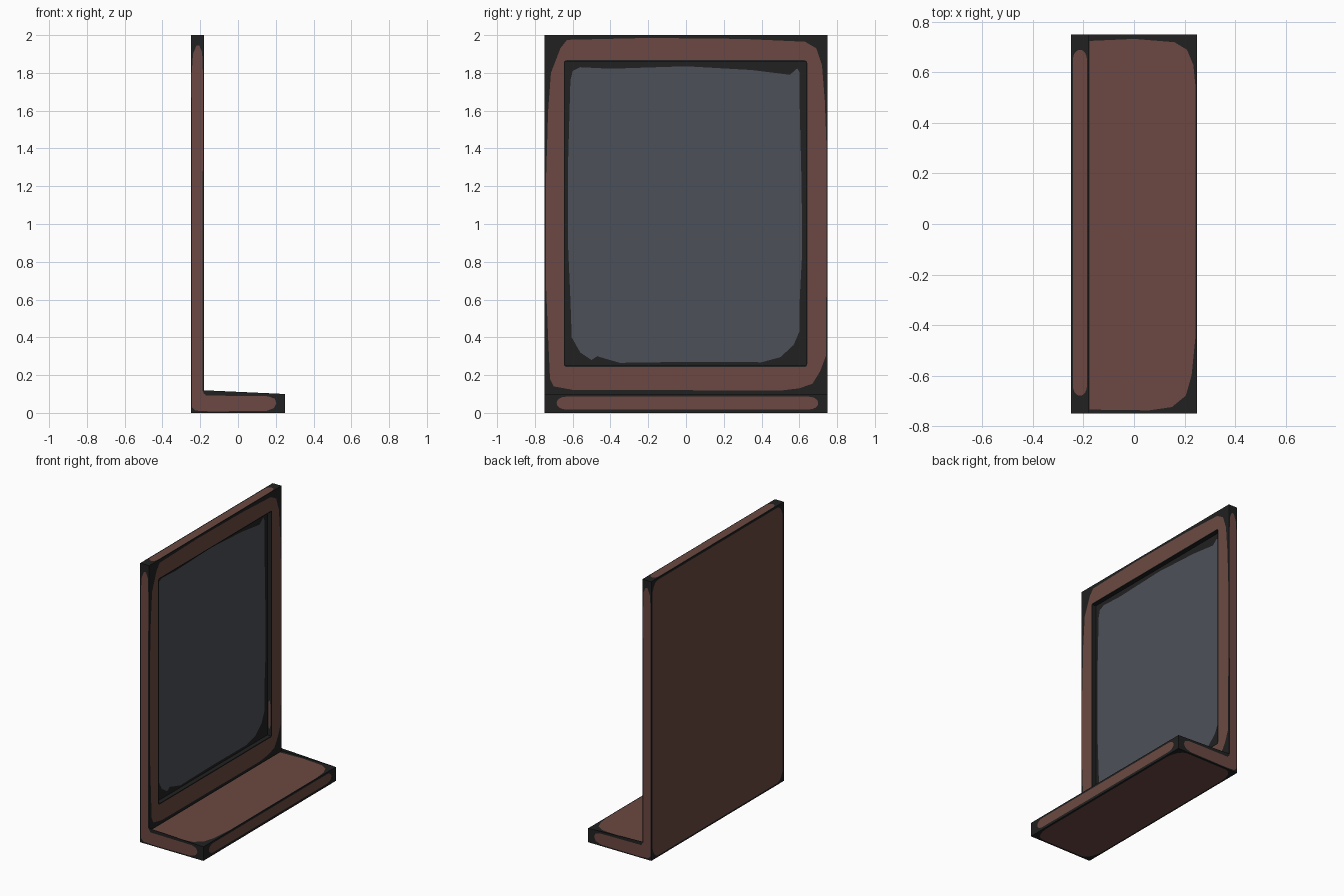
import bpy, bmesh, math
from mathutils import Vector

if "Cube" in bpy.data.objects:
    bpy.data.objects.remove(bpy.data.objects["Cube"])


def material(name, rgb):
    m = bpy.data.materials.new(name)
    m.diffuse_color = (*rgb, 1)
    m.use_nodes = True
    m.node_tree.nodes["Principled BSDF"].inputs["Base Color"].default_value = m.diffuse_color
    return m


mats = [material("worn_black", (0.015, 0.015, 0.015)),
        material("brown_wood", (0.150, 0.066, 0.054)),
        material("slate_grey", (0.073, 0.081, 0.099))]
BLACK, BROWN, SLATE = 0, 1, 2
bm = bmesh.new()


def rect(u0, v0, u1, v1):
    return [(u0, v0), (u1, v0), (u1, v1), (u0, v1)]


def rounded(u0, v0, u1, v1, ru, rv=None, n=4):
    """Rectangle with elliptical corners."""
    rv = rv or ru
    pts = []
    for cu, cv, start in ((u1 - ru, v1 - rv, 0), (u0 + ru, v1 - rv, 90),
                          (u0 + ru, v0 + rv, 180), (u1 - ru, v0 + rv, 270)):
        for i in range(n + 1):
            a = math.radians(start + 90 * i / n)
            pts.append((cu + ru * math.cos(a), cv + rv * math.sin(a)))
    return pts


def painted_face(axis, pos, loops, colours):
    """Flat face cut into nested colour regions; a missing last colour leaves a hole."""
    rings = []
    for loop in loops:
        vs = []
        for u, v in loop:
            co = [u, v]
            co.insert(axis, pos)
            vs.append(bm.verts.new(co))
        rings.append([bm.edges.new((vs[i], vs[i - 1])) for i in range(len(vs))])
    normal = Vector((0, 0, 0))
    normal[axis] = 1
    for i, colour in enumerate(colours):
        edges = rings[i] + (rings[i + 1] if i + 1 < len(rings) else [])
        res = bmesh.ops.triangle_fill(bm, edges=edges, use_beauty=True, normal=normal)
        for f in res["geom"]:
            if isinstance(f, bmesh.types.BMFace):
                f.material_index = colour


XB, XF, XS, XR = -0.25, -0.18, 0.25, -0.212   # back, frame front, shelf tip, recess floor
Y, H, S = 0.75, 2.0, 0.1                      # half width, height, shelf thickness
Y0, Y1, Z0, Z1 = -0.64, 0.635, 0.25, 1.86     # recess opening
two = (BLACK, BROWN)

# L-shaped ends
l_outer = [(XB, 0), (XS, 0), (XS, S), (XF, S), (XF, H), (XB, H)]
l_patch = [(-0.243, 0.03), (-0.225, 0.012), (-0.15, 0.008), (0.15, 0.01), (0.19, 0.025),
           (0.203, 0.05), (0.195, 0.075), (0.16, 0.088), (-0.17, 0.092), (-0.188, 0.12),
           (-0.186, 1.8), (-0.19, 1.91), (-0.205, 1.945), (-0.22, 1.945),
           (-0.238, 1.9), (-0.245, 1.8)]
for y in (-Y, Y):
    painted_face(1, y, [l_outer, l_patch], two)

# Back, top, underside and shelf edge
painted_face(0, XB, [rect(-Y, 0, Y, H), rounded(-0.738, 0.012, 0.738, 1.985, 0.06, 0.1)], two)
painted_face(2, H, [rect(XB, -Y, XF, Y), rounded(-0.242, -0.68, -0.186, 0.69, 0.027, 0.04)], two)
painted_face(2, 0, [rect(XB, -Y, XS, Y), rounded(-0.238, -0.735, 0.235, 0.735, 0.07, 0.13)], two)
painted_face(0, XS, [rect(-Y, 0, Y, S), rounded(-0.685, 0.018, 0.7, 0.086, 0.05, 0.033)], two)

# Shelf top
shelf_patch = [(-0.176, -0.735), (0.06, -0.738), (0.15, -0.725), (0.205, -0.68), (0.228, -0.6),
               (0.243, -0.45), (0.243, 0.55), (0.235, 0.63), (0.21, 0.69), (0.16, 0.72),
               (0, 0.733), (-0.176, 0.725)]
painted_face(2, S, [rect(XF, -Y, XS, Y), shelf_patch], two)

# Frame front around the recess
frame_patch = [(-0.7, 0.14), (-0.6, 0.122), (0, 0.12), (0.5, 0.118), (0.6, 0.13), (0.67, 0.155),
               (0.71, 0.22), (0.74, 0.3), (0.744, 0.8), (0.744, 1.4), (0.735, 1.65), (0.72, 1.84),
               (0.69, 1.93), (0.63, 1.965), (0.3, 1.98), (-0.2, 1.985), (-0.63, 1.975),
               (-0.665, 1.93), (-0.715, 1.8), (-0.73, 1.6), (-0.742, 1.2), (-0.742, 0.7),
               (-0.73, 0.4), (-0.72, 0.18)]
painted_face(0, XF, [rect(-Y, S, Y, H), frame_patch,
                     rounded(Y0 - 0.007, Z0 - 0.007, Y1 + 0.007, Z1 + 0.007, 0.015),
                     rect(Y0, Z0, Y1, Z1)], (BLACK, BROWN, BLACK))

# Recess walls and slate floor
painted_face(1, Y0, [rect(XR, Z0, XF, Z1)], (BLACK,))
painted_face(1, Y1, [rect(XR, Z0, XF, Z1), rounded(-0.204, 0.3, -0.188, 0.5, 0.007, 0.04)], two)
for z in (Z0, Z1):
    painted_face(2, z, [rect(XR, Y0, XF, Y1)], (BLACK,))
slate_patch = [(-0.612, 1.76), (-0.6, 1.81), (-0.56, 1.83), (-0.4, 1.822), (0, 1.835),
               (0.35, 1.815), (0.55, 1.79), (0.59, 1.825), (0.602, 1.8), (0.6, 1.7),
               (0.612, 1.2), (0.615, 0.85), (0.602, 0.6), (0.6, 0.43), (0.57, 0.36),
               (0.5, 0.295), (0.4, 0.268), (0, 0.27), (-0.35, 0.265), (-0.42, 0.285),
               (-0.47, 0.3), (-0.5, 0.28), (-0.56, 0.32), (-0.605, 0.4), (-0.612, 0.6),
               (-0.625, 0.9), (-0.625, 1.3)]
painted_face(0, XR, [rect(Y0, Z0, Y1, Z1), slate_patch], (BLACK, SLATE))

# Weld into one closed body
bmesh.ops.remove_doubles(bm, verts=bm.verts, dist=0.0005)
bmesh.ops.recalc_face_normals(bm, faces=bm.faces)
mesh = bpy.data.meshes.new("framed_panel_with_shelf")
bm.to_mesh(mesh)
bm.free()
for m in mats:
    mesh.materials.append(m)
bpy.context.collection.objects.link(bpy.data.objects.new("framed_panel_with_shelf", mesh))
